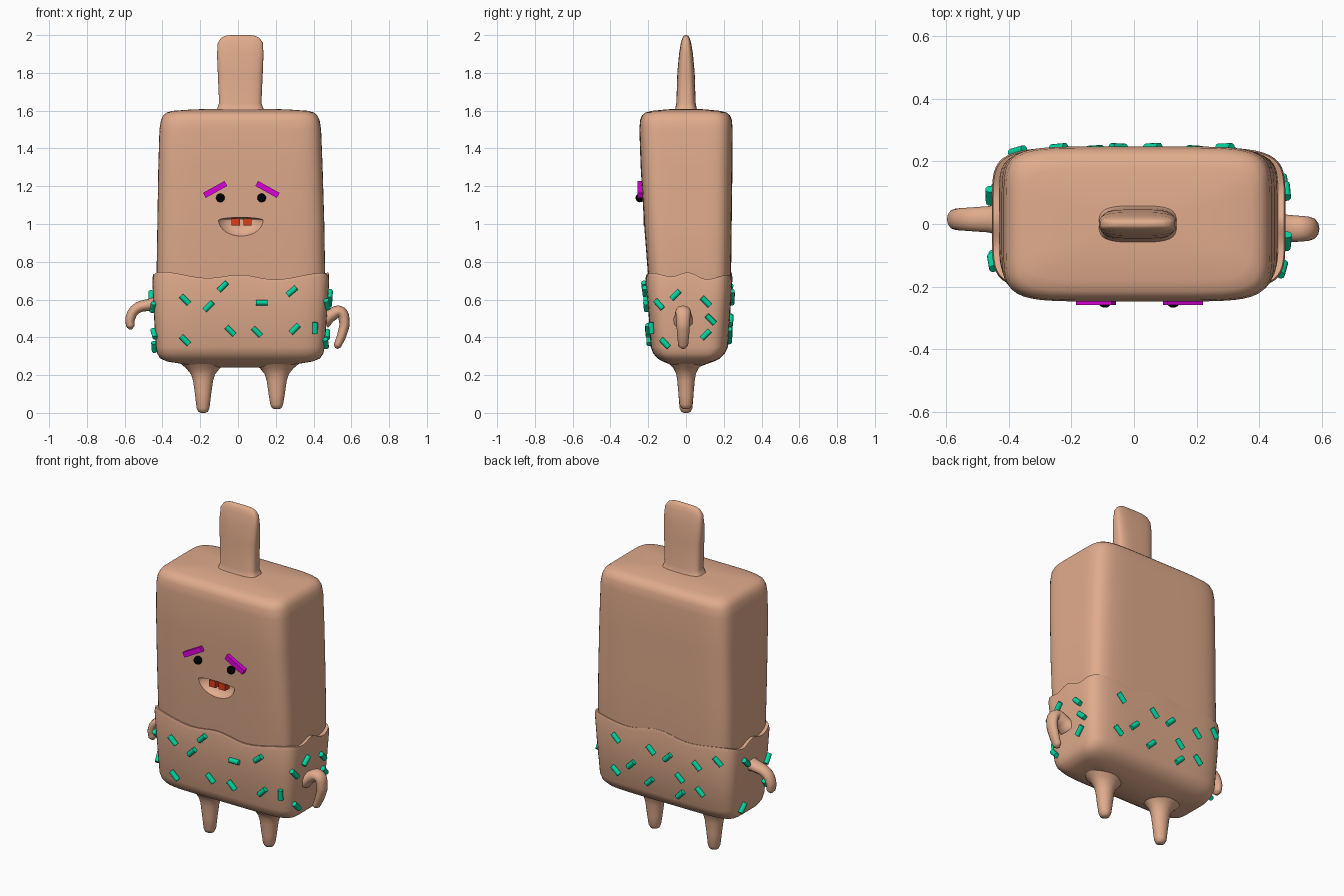
import bpy, bmesh, math
from mathutils import Vector, Matrix
from mathutils.bvhtree import BVHTree

if "Cube" in bpy.data.objects:
    bpy.data.objects.remove(bpy.data.objects["Cube"])


def material(name, rgb):
    m = bpy.data.materials.new(name)
    m.diffuse_color = (*rgb, 1)
    m.use_nodes = True
    m.node_tree.nodes["Principled BSDF"].inputs["Base Color"].default_value = m.diffuse_color
    return m


TAN = material("tan", (0.75, 0.41, 0.265))
TEAL = material("teal", (0.0, 0.68, 0.36))
MAGENTA = material("magenta", (0.72, 0.0, 0.72))
RED = material("red", (0.75, 0.045, 0.01))
BLACK = material("black", (0.0, 0.0, 0.0))


def finish(name, bm, mat, angle=40):
    bmesh.ops.recalc_face_normals(bm, faces=bm.faces)
    me = bpy.data.meshes.new(name)
    bm.to_mesh(me)
    bm.free()
    me.materials.append(mat)
    ob = bpy.data.objects.new(name, me)
    bpy.context.collection.objects.link(ob)
    smooth(ob, angle)
    return ob


def smooth(ob, angle=40):
    bpy.ops.object.select_all(action='DESELECT')
    ob.select_set(True)
    bpy.context.view_layer.objects.active = ob
    bpy.ops.object.shade_smooth_by_angle(angle=math.radians(angle))


def skin(bm, rings):
    """Bridge rings of points into a closed solid."""
    rings = [[bm.verts.new(p) for p in r] for r in rings]
    for a, b in zip(rings, rings[1:]):
        for i in range(len(a)):
            j = (i + 1) % len(a)
            bm.faces.new((a[i], a[j], b[j], b[i]))
    bm.faces.new(rings[0])
    bm.faces.new(rings[-1])


def loft(name, rows, n, seg, wave=None, angle=40):
    """Rows of (z, centre x, centre y, half x, half y) with superellipse sections."""
    rings = []
    for z, cx, cy, hx, hy in rows:
        ring = []
        for i in range(seg):
            t = 2 * math.pi * i / seg
            c, s = math.cos(t), math.sin(t)
            r = (abs(c) ** n + abs(s) ** n) ** (-1 / n)
            ring.append((cx + hx * r * c, cy + hy * r * s, z + (wave(t, z) if wave else 0)))
        rings.append(ring)
    bm = bmesh.new()
    skin(bm, rings)
    return finish(name, bm, TAN, angle)


# Main bar body
body = loft("body", [
    (0.55, .015, .020, .420, .205), (0.75, .015, .018, .446, .221),
    (1.00, .015, .010, .442, .232), (1.30, .013, .003, .435, .243),
    (1.50, .012, .000, .428, .247), (1.55, .012, .000, .420, .243),
    (1.575, .012, .000, .408, .233), (1.590, .012, .000, .390, .215),
    (1.599, .012, .000, .360, .180), (1.606, .012, .000, .260, .110),
    (1.61, .012, .000, .150, .060)], 6.5, 128)

# Mouth hollow cut into the face
bm = bmesh.new()
rings = []
for y, k in ((-.27, 1.02), (-.225, .98), (-.20, .84), (-.182, .62), (-.175, .35)):
    ring = []
    for i in range(40):
        t = 2 * math.pi * i / 40
        h = .015 if math.sin(t) > 0 else .09
        ring.append((.015 + .122 * k * math.cos(t), y, 1.02 + h * k * math.sin(t)))
    rings.append(ring)
skin(bm, rings)
cutter = finish("mouth_cutter", bm, TAN)
cutter.hide_render = True
mod = body.modifiers.new("mouth", 'BOOLEAN')
mod.operation = 'DIFFERENCE'
mod.solver = 'EXACT'
mod.object = cutter
bpy.context.view_layer.objects.active = body
bpy.ops.object.modifier_apply(modifier=mod.name)
bpy.data.objects.remove(cutter)
smooth(body, 45)


# Coating around the lower part, with a wavy rim
def rim_wave(t, z):
    return (.013 * math.cos(8 * t) + .009 * math.sin(3 * t + 2.6)) * max(0, (z - .6) / .13)


coat = loft("coating", [
    (.240, .010, .010, .10, .05), (.255, .010, .010, .28, .09),
    (.272, .010, .012, .385, .135), (.288, .011, .014, .423, .165),
    (.315, .012, .016, .440, .190), (.350, .012, .018, .447, .205),
    (.550, .013, .018, .460, .218), (.705, .015, .015, .468, .230),
    (.726, .015, .015, .464, .226), (.716, .015, .015, .400, .180)], 6, 128, rim_wave)

# Stick on top
loft("stick", [
    (1.59, .012, 0, .14, .068), (1.612, .012, 0, .122, .057), (1.64, .012, 0, .112, .051),
    (1.80, .012, 0, .119, .046), (1.90, .012, 0, .123, .037), (1.96, .012, 0, .119, .027),
    (1.985, .012, 0, .102, .019), (1.996, .012, 0, .08, .012), (2.0, .012, 0, .05, .005)],
    3.5, 48, angle=60)

# Legs
for side, x, z0 in (("left", -.185, 0), ("right", .205, .02)):
    loft(side + "_leg", [
        (z0, x, 0, .012, .012), (z0 + .006, x, 0, .025, .025), (z0 + .025, x, 0, .034, .034),
        (.10, x, 0, .043, .040), (.17, x, 0, .053, .046), (.205, x, 0, .064, .052),
        (.235, x, 0, .088, .066), (.27, x, 0, .13, .10)], 2, 24, angle=70)


# Arms: tapered tubes, slightly wider front to back
def arm(name, y, pts):
    cu = bpy.data.curves.new(name, 'CURVE')
    cu.dimensions = '3D'
    cu.bevel_depth = 1
    cu.bevel_resolution = 4
    cu.use_fill_caps = True
    sp = cu.splines.new('BEZIER')
    sp.resolution_u = 6
    sp.bezier_points.add(len(pts) - 1)
    for p, (x, z, r) in zip(sp.bezier_points, pts):
        p.co = (x, 0, z)
        p.radius = r
        p.handle_left_type = p.handle_right_type = 'AUTO'
    ob = bpy.data.objects.new(name, cu)
    bpy.context.collection.objects.link(ob)
    ob.location.y = y
    ob.scale.y = 1.3
    bpy.ops.object.select_all(action='DESELECT')
    ob.select_set(True)
    bpy.context.view_layer.objects.active = ob
    bpy.ops.object.convert(target='MESH')
    ob.data.materials.append(TAN)
    smooth(ob, 60)


arm("left_arm", .015, [(-.42, .58, .042), (-.465, .573, .032), (-.54, .550, .028),
                       (-.570, .500, .026), (-.570, .458, .022), (-.569, .442, .008)])
arm("right_arm", -.015, [(.45, .485, .044), (.49, .515, .034), (.54, .535, .031),
                         (.563, .485, .028), (.552, .420, .025), (.526, .355, .020),
                         (.520, .342, .008)])

# Sprinkles: (across, height, tilt) on each side, across measured along the world axis
FRONT = [(-.28, .60, -45), (-.155, .565, 45), (-.08, .67, 45), (.125, .585, 0), (.285, .645, 40),
         (-.04, .435, -45), (.10, .43, -45), (-.28, .385, -45), (.30, .445, 45), (.405, .45, 90)]
RIGHT = [(-.14, .575, -45), (-.055, .625, 45), (.105, .59, -45), (.13, .495, -45),
         (.105, .415, 45), (-.11, .37, -45)]
BACK = [(.29, .625, -45), (.06, .615, -45), (.30, .425, -40), (.195, .49, 45), (-.05, .60, 45),
        (-.24, .60, -45), (-.37, .655, -45), (.075, .42, 45), (-.125, .495, -45),
        (-.125, .395, 45), (-.255, .445, -45)]
LEFT = [(.09, .62, -45), (.10, .35, 50), (-.12, .56, 45), (-.11, .42, -45)]
tree = BVHTree.FromObject(coat, bpy.context.evaluated_depsgraph_get())
bm = bmesh.new()
for spots, out in ((FRONT, (0, -1, 0)), (RIGHT, (1, 0, 0)), (BACK, (0, 1, 0)), (LEFT, (-1, 0, 0))):
    out = Vector(out)
    u = Vector((0, 0, 1)).cross(out)
    along = Vector((abs(u.x), abs(u.y), 0))
    lift = .004 if out.y > 0 else .009
    for a, z, tilt in spots:
        hit, nrm, _, _ = tree.ray_cast(along * a + Vector((0, 0, z)) + out * 2, -out)
        tilt = math.radians(tilt)
        d = u * math.cos(tilt) + Vector((0, 0, math.sin(tilt)))
        d -= nrm * d.dot(nrm)
        m = Matrix.Translation(hit + nrm * lift) @ d.to_track_quat('Z', 'Y').to_matrix().to_4x4()
        bmesh.ops.create_cone(bm, cap_ends=True, segments=12, radius1=.0145, radius2=.0145,
                              depth=.06, matrix=m)
finish("sprinkles", bm, TEAL)


# Face parts
def box(name, loc, size, mat, tilt=0):
    bm = bmesh.new()
    m = (Matrix.Translation(loc) @ Matrix.Rotation(math.radians(-tilt), 4, 'Y')
         @ Matrix.Diagonal((*size, 1)))
    bmesh.ops.create_cube(bm, size=1, matrix=m)
    finish(name, bm, mat)


for side, x, tilt in (("left", -.121, 29), ("right", .156, -29)):
    box(side + "_brow", (x, -.243, 1.183), (.13, .03, .030), MAGENTA, tilt)
for side, x in (("left", -.093), ("right", .125)):
    bm = bmesh.new()
    bmesh.ops.create_uvsphere(bm, u_segments=20, v_segments=12, radius=.023,
                              matrix=Matrix.Translation((x, -.244, 1.138)))
    finish(side + "_eye", bm, BLACK)
for side, x in (("left", -.012), ("right", .050)):
    box(side + "_tooth", (x, -.204, 1.011), (.043, .04, .038), RED)
